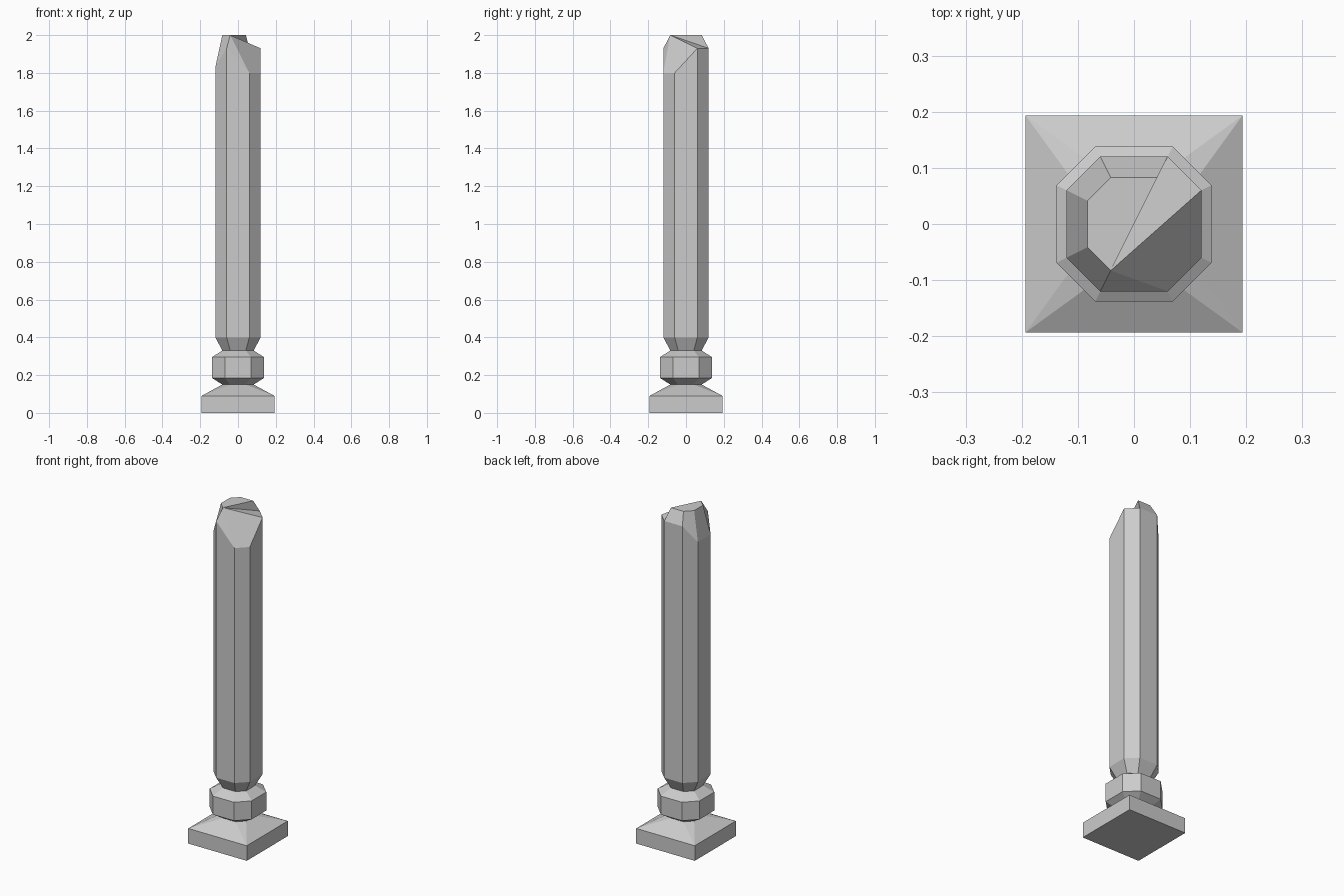
import bpy, bmesh

if "Cube" in bpy.data.objects:
    bpy.data.objects.remove(bpy.data.objects["Cube"])

# Octagon corners (unit half-width), counter-clockwise from the front right
OCT = [(.5, -1), (1, -.5), (1, .5), (.5, 1), (-.5, 1), (-1, .5), (-1, -.5), (-.5, -1)]
SQUARE = [(1, -1), (1, 1), (-1, 1), (-1, -1)]


def ring(bm, shape, w, z):
    zs = z if isinstance(z, list) else [z] * len(shape)
    return [bm.verts.new((x * w, y * w, h)) for (x, y), h in zip(shape, zs)]


def bridge(bm, lo, hi, closed=True):
    n = len(lo)
    for i in range(n if closed else n - 1):
        j = (i + 1) % n
        bm.faces.new((lo[i], lo[j], hi[j], hi[i]))


def finish(bm, name):
    bmesh.ops.recalc_face_normals(bm, faces=bm.faces[:])
    me = bpy.data.meshes.new(name)
    bm.to_mesh(me)
    bm.free()
    bpy.context.collection.objects.link(bpy.data.objects.new(name, me))


# Square plinth, sloping in to an octagonal neck
bm = bmesh.new()
bottom, top = ring(bm, SQUARE, .193, 0), ring(bm, SQUARE, .193, .09)
neck = ring(bm, OCT, .083, .15)
bm.faces.new(bottom[::-1])
bridge(bm, bottom, top)
for i in range(4):
    a, b = neck[(2 * i) % 8], neck[(2 * i + 1) % 8]
    c = neck[(2 * i + 2) % 8]
    bm.faces.new((top[i], b, a))
    bm.faces.new((top[i], top[(i + 1) % 4], c, b))
bm.faces.new(neck)
finish(bm, "plinth")

# Octagonal collar
bm = bmesh.new()
rings = [ring(bm, OCT, w, z) for w, z in
         [(.083, .15), (.138, .185), (.138, .295), (.083, .33)]]
for lo, hi in zip(rings, rings[1:]):
    bridge(bm, lo, hi)
bm.faces.new(rings[0][::-1])
bm.faces.new(rings[-1])
finish(bm, "collar")

# Shaft with an uneven chipped top
bm = bmesh.new()
foot, low = ring(bm, OCT, .083, .33), ring(bm, OCT, .12, .40)
rim = ring(bm, OCT, .12, [1.8, 1.8, 1.93, 1.93, 1.93, 1.83, 1.83, 1.93])
crown = ring(bm, OCT[3:], .083, 2.0)
bm.faces.new(foot[::-1])
bridge(bm, foot, low)
bridge(bm, low, rim)
bridge(bm, rim[3:], crown, closed=False)
bm.faces.new(crown)
# Broken faces fanning out from the front crown corner
peak = crown[-1]
bm.faces.new((rim[7], rim[0], peak))
bm.faces.new((rim[0], rim[1], rim[2], peak))
bm.faces.new((rim[2], rim[3], peak))
bm.faces.new((rim[3], crown[0], peak))
finish(bm, "shaft")
